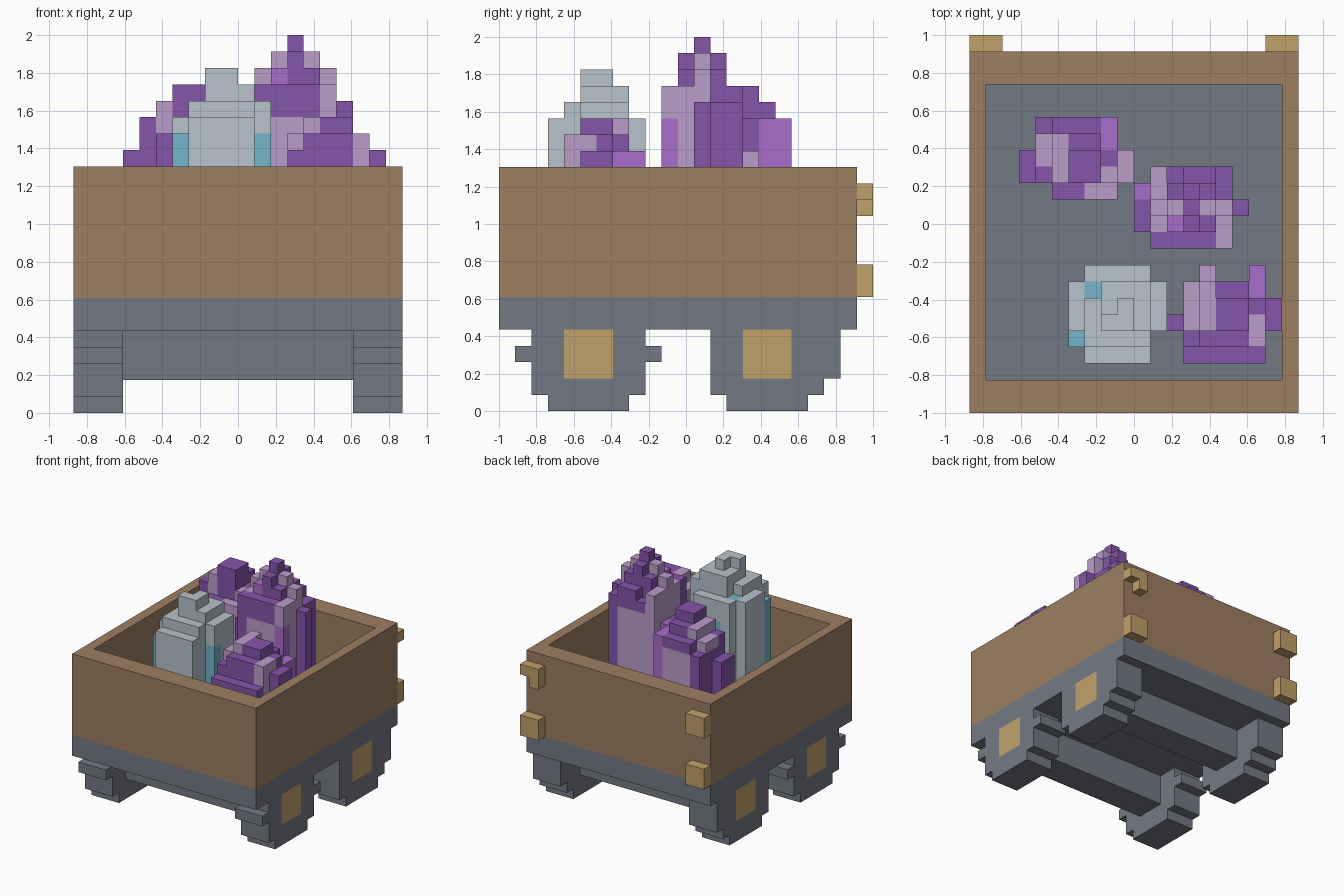
import bpy
import bmesh
from mathutils import Vector

cube = bpy.data.objects.get("Cube")
if cube:
    bpy.data.objects.remove(cube, do_unlink=True)

UNIT = 2 / 23                       # edge of one block
ORIGIN = Vector((10, 11.5, 0))      # grid point under the model's centre
FLOOR = 7                           # height of the load floor in blocks


def material(name, hexcode):
    """Flat material from an sRGB hex code."""
    rgb = [int(hexcode[i:i + 2], 16) / 255 for i in (0, 2, 4)]
    lin = [c / 12.92 if c < 0.04045 else ((c + 0.055) / 1.055) ** 2.4 for c in rgb]
    mat = bpy.data.materials.new(name)
    mat.use_nodes = True
    mat.diffuse_color = (*lin, 1)
    bsdf = next(n for n in mat.node_tree.nodes if n.type == 'BSDF_PRINCIPLED')
    bsdf.inputs["Base Color"].default_value = (*lin, 1)
    bsdf.inputs["Roughness"].default_value = 0.8
    return mat


WOOD = material("wood", "9D7E62")
IRON = material("iron", "747983")
BRASS = material("brass", "C1A16C")
PURPLE = material("purple_crystal", "8655AA")
VIOLET = material("bright_violet", "AA6DCB")
PINK = material("pale_lilac", "BB9DCB")
SILVER = material("silver_ore", "B8C3CB")
TEAL = material("teal_ore", "73B6C9")


def fill(cells, mat, x0, x1, y0, y1, z0, z1):
    """Fill a box of grid cells with a material (None carves it away)."""
    for x in range(x0, x1):
        for y in range(y0, y1):
            for z in range(z0, z1):
                if mat:
                    cells[x, y, z] = mat
                else:
                    cells.pop((x, y, z), None)


def build(name, cells):
    """Skin the filled cells with their exposed faces and merge flat areas."""
    mats = list(dict.fromkeys(cells.values()))
    bm = bmesh.new()
    corners = {}

    def vert(p):
        key = tuple(round(c) for c in p)
        if key not in corners:
            corners[key] = bm.verts.new((Vector(key) - ORIGIN) * UNIT)
        return corners[key]

    for cell, mat in cells.items():
        for axis in range(3):
            for side in (0, 1):
                step = Vector((0, 0, 0))
                step[axis] = side * 2 - 1
                if tuple(int(c) for c in Vector(cell) + step) in cells:
                    continue
                u, v = Vector((0, 0, 0)), Vector((0, 0, 0))
                u[(axis + 1) % 3] = v[(axis + 2) % 3] = 1
                base = Vector(cell)
                base[axis] += side
                loop = [base, base + u, base + u + v, base + v]
                if not side:
                    loop.reverse()
                face = bm.faces.new([vert(p) for p in loop])
                face.material_index = mats.index(mat)
    bmesh.ops.dissolve_limit(bm, angle_limit=0.01, verts=bm.verts[:],
                             edges=bm.edges[:], delimit={'MATERIAL'})
    mesh = bpy.data.meshes.new(name)
    bm.to_mesh(mesh)
    bm.free()
    for mat in mats:
        mesh.materials.append(mat)
    obj = bpy.data.objects.new(name, mesh)
    bpy.context.collection.objects.link(obj)


def part(name, *boxes):
    cells = {}
    for box in boxes:
        fill(cells, *box)
    build(name, cells)


def pile(name, columns, bands=()):
    """Columns (mat, x0, x1, y0, y1, top) stand on the floor; bands recolour."""
    cells = {}
    for mat, x0, x1, y0, y1, top in columns:
        fill(cells, None, x0, x1, y0, y1, FLOOR, 24)
        fill(cells, mat, x0, x1, y0, y1, FLOOR, top)
    for mat, x0, x1, y0, y1, z0, z1 in bands:
        band = {}
        fill(band, mat, x0, x1, y0, y1, z0, z1)
        cells.update({c: m for c, m in band.items() if c in cells})
    build(name, cells)


# Cart body
part("chassis", (IRON, 0, 20, 0, 22, 5, FLOOR))
part("wooden_box", (WOOD, 0, 20, 0, 22, FLOOR, 15), (None, 1, 19, 2, 20, FLOOR, 15))

# Wheels with brass hubs, and axles
for side, x in (("right", 0), ("left", 17)):
    part("front_wheel_" + side,
         (IRON, x, x + 3, 3, 8, 0, 1), (IRON, x, x + 3, 2, 9, 1, 5),
         (IRON, x, x + 3, 1, 10, 3, 4), (BRASS, x, x + 3, 4, 7, 2, 5))
    part("rear_wheel_" + side,
         (IRON, x, x + 3, 14, 19, 0, 1), (IRON, x, x + 3, 13, 20, 1, 5),
         (IRON, x, x + 3, 20, 21, 2, 5), (BRASS, x, x + 3, 15, 18, 2, 5))
for name, y in (("front_axle", 4), ("rear_axle", 15)):
    part(name, (IRON, 3, 17, y, y + 3, 2, 5))

# Brass brackets on the back corners
for side, x in (("right", 0), ("left", 18)):
    part("lower_bracket_" + side, (BRASS, x, x + 2, 22, 23, 7, 9))
part("upper_bracket_right", (BRASS, 0, 2, 22, 23, 12, 14))
part("upper_bracket_left", (BRASS, 18, 20, 22, 23, 13, 14), (BRASS, 18, 19, 22, 23, 12, 13))

# Rear purple crystal
pile("rear_crystal", [
    (PURPLE, 4, 9, 14, 18, 18), (PURPLE, 5, 7, 13, 14, 17),
    (PINK, 7, 9, 13, 14, 17), (PURPLE, 3, 4, 14, 16, 16),
    (PINK, 9, 10, 14, 16, 16), (VIOLET, 4, 5, 17, 18, 17),
    (PINK, 4, 5, 15, 17, 18), (PINK, 5, 6, 14, 17, 19),
    (PURPLE, 6, 8, 14, 17, 19), (PURPLE, 6, 8, 14, 16, 20),
    (VIOLET, 8, 9, 16, 18, 18), (PINK, 8, 9, 14, 15, 18),
], [(PINK, 5, 8, 17, 18, FLOOR, 17), (PURPLE, 4, 5, 14, 18, FLOOR, 17)])

# Tall purple crystal
pile("tall_crystal", [
    (PURPLE, 11, 16, 10, 15, 19), (PURPLE, 10, 11, 11, 14, 17),
    (VIOLET, 10, 11, 13, 14, 17), (PURPLE, 16, 17, 12, 13, 19),
    (PURPLE, 11, 15, 10, 11, 20), (PINK, 11, 12, 11, 15, 20),
    (PINK, 11, 12, 12, 13, 21), (PURPLE, 13, 15, 14, 15, 20),
    (PINK, 15, 16, 10, 12, 20), (PINK, 15, 16, 12, 13, 21),
    (PURPLE, 12, 15, 11, 14, 21), (VIOLET, 12, 13, 11, 12, 21),
    (PURPLE, 13, 14, 11, 14, 22), (PINK, 12, 13, 12, 13, 22),
    (PINK, 14, 15, 12, 13, 22), (PURPLE, 13, 14, 12, 13, 23),
], [(PINK, 12, 15, 10, 15, FLOOR, 18), (VIOLET, 15, 16, 10, 11, FLOOR, 18)])

# Short purple crystal at the front
pile("front_crystal", [
    (PURPLE, 13, 18, 3, 4, 15), (PURPLE, 13, 18, 4, 8, 16),
    (PURPLE, 12, 13, 5, 6, 14), (PURPLE, 18, 19, 5, 7, 16),
    (PINK, 14, 15, 8, 9, 15), (VIOLET, 17, 18, 7, 9, 16),
    (PINK, 17, 18, 4, 6, 17), (PURPLE, 17, 18, 6, 7, 17),
    (PINK, 13, 14, 5, 8, 17), (PURPLE, 14, 17, 4, 8, 17),
    (PURPLE, 15, 17, 5, 7, 18), (PINK, 14, 15, 5, 8, 18),
], [(PINK, 14, 16, 3, 4, FLOOR, 13)])

# Silver ore with teal veins
pile("silver_ore_chunk", [
    (SILVER, 7, 11, 3, 9, 18), (SILVER, 6, 7, 4, 8, 18),
    (TEAL, 6, 7, 4, 5, 17), (SILVER, 11, 12, 5, 8, 19),
    (SILVER, 7, 11, 4, 8, 19), (TEAL, 7, 8, 7, 8, 18),
    (SILVER, 8, 11, 5, 8, 20), (SILVER, 9, 10, 5, 7, 21),
    (SILVER, 8, 9, 5, 6, 21),
], [(TEAL, 11, 12, 5, 6, FLOOR, 17), (TEAL, 11, 12, 7, 8, FLOOR, 16),
    (TEAL, 8, 9, 8, 9, FLOOR, 16)])
